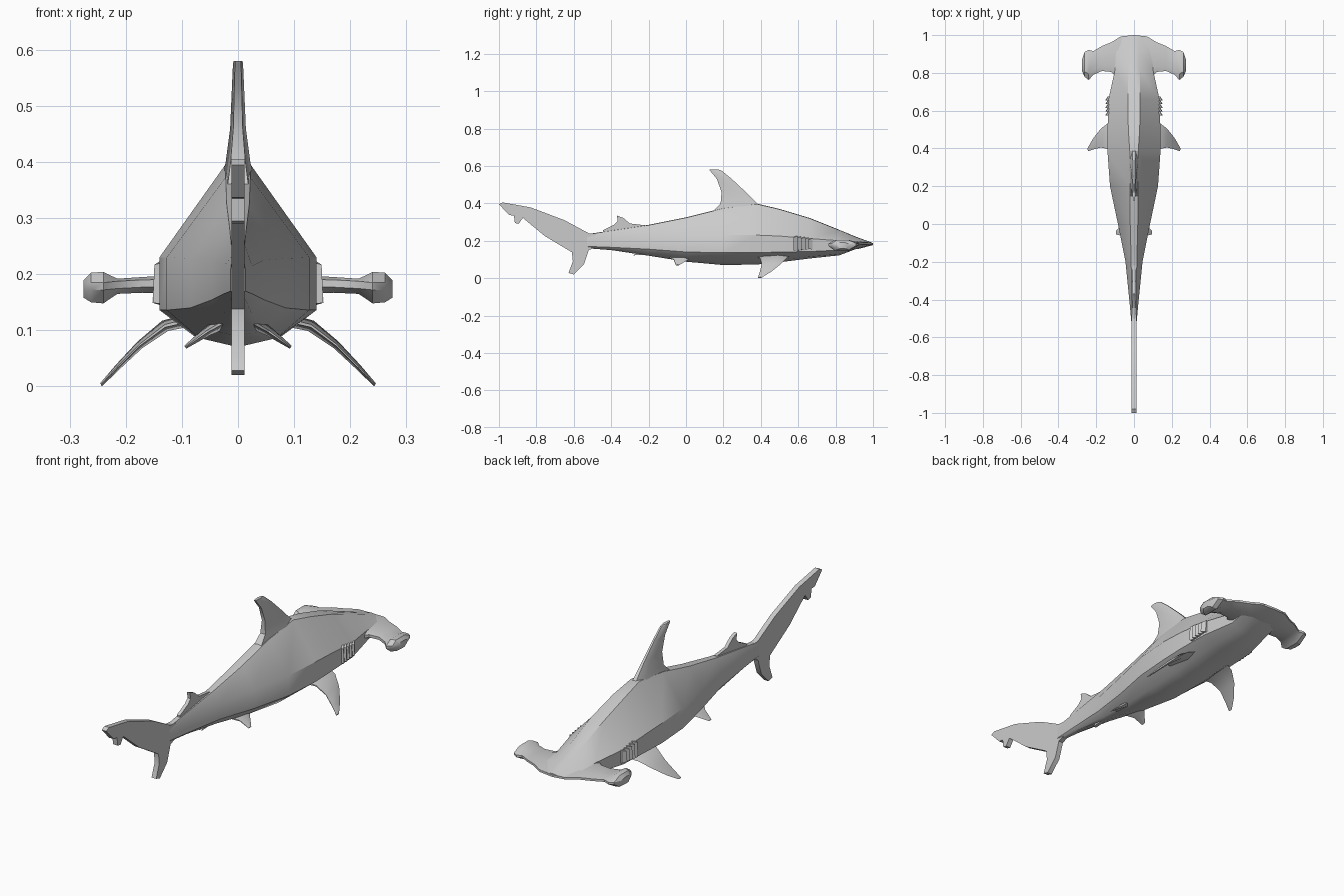
import bpy, bmesh, math

if "Cube" in bpy.data.objects:
    bpy.data.objects.remove(bpy.data.objects["Cube"])


def finish(name, bm, mirror=False, angle=30):
    bmesh.ops.recalc_face_normals(bm, faces=bm.faces[:])
    me = bpy.data.meshes.new(name)
    bm.to_mesh(me)
    bm.free()
    ob = bpy.data.objects.new(name, me)
    bpy.context.collection.objects.link(ob)
    bpy.ops.object.select_all(action='DESELECT')
    ob.select_set(True)
    bpy.context.view_layer.objects.active = ob
    bpy.ops.object.shade_smooth_by_angle(angle=math.radians(angle))
    if mirror:
        ob.modifiers.new("Mirror", 'MIRROR').use_clip = True
    return ob


def loft(name, rings, mirror=False, angle=30, cap_start=True):
    bm = bmesh.new()
    vs = [[bm.verts.new(p) for p in r] for r in rings]
    n = len(rings[0])
    for a, b in zip(vs, vs[1:]):
        for i in range(n):
            j = (i + 1) % n
            bm.faces.new((a[i], a[j], b[j], b[i]))
    if cap_start:
        bm.faces.new(vs[0])
    bm.faces.new(vs[-1])
    return finish(name, bm, mirror, angle)


def slab(name, pts, half):
    """Flat fin: side outline (y, z) extruded across x."""
    bm = bmesh.new()
    f = bm.faces.new([bm.verts.new((-half, y, z)) for y, z in pts])
    r = bmesh.ops.extrude_face_region(bm, geom=[f])
    bmesh.ops.translate(bm, vec=(2 * half, 0, 0),
                        verts=[v for v in r["geom"] if isinstance(v, bmesh.types.BMVert)])
    return finish(name, bm)


# Body: y, half width, ridge half width, top, upper side, lower side, belly
body = [
    (0.995, .06, .02, .190, .188, .185, .182),
    (0.92, .10, .025, .217, .195, .175, .160),
    (0.82, .10, .03, .258, .200, .150, .122),
    (0.66, .135, .033, .322, .212, .142, .105),
    (0.50, .14, .03, .370, .225, .140, .085),
    (0.38, .14, .022, .398, .230, .136, .073),
    (0.20, .127, .022, .375, .230, .136, .070),
    (0.00, .085, .02, .325, .228, .140, .088),
    (-0.20, .045, .015, .285, .225, .155, .120),
    (-0.40, .025, .012, .255, .215, .165, .150),
    (-0.53, .013, .010, .235, .210, .170, .160),
]
rings = []
for y, w, wt, zt, zm, zl, zb in body:
    half = [(wt, zt - .002), (w, zm), (w, zl), (w * .55, zb + (zl - zb) * .25)]
    sec = [(0, zt)] + half + [(0, zb)] + [(-x, z) for x, z in reversed(half)]
    rings.append([(x, y, z) for x, z in sec])
loft("body", rings, angle=35)

# Hammer head: x, front y, back y, top z, bottom z
head = [
    (0, 1.0, .72, .200, .155), (.07, .993, .75, .200, .160),
    (.12, .962, .805, .198, .165), (.17, .942, .81, .195, .167),
    (.215, .915, .79, .192, .165), (.24, .922, .762, .204, .148),
    (.262, .91, .78, .203, .150), (.275, .87, .81, .190, .158),
]
rings = []
for x, yf, yb, zt, zb in head:
    c, m = yf - yb, (zt + zb) / 2 + .004
    rings.append([(x, yf, m + .005), (x, yf - .3 * c, zt), (x, yb + .2 * c, zt),
                  (x, yb, m + .005), (x, yb, m - .008), (x, yb + .2 * c, zb),
                  (x, yf - .3 * c, zb), (x, yf, m - .005)])
loft("hammer_head", rings, mirror=True, cap_start=False)

# Gill slats, each a wedge opening backwards
for i in range(5):
    y = .575 + i * .02
    lo, hi = .145 + i * .002, .225 - i * .003
    loft(f"gill_{i + 1}", [
        [(.12, y + .02, lo), (.139, y + .02, lo), (.137, y + .02, hi), (.12, y + .02, hi)],
        [(.12, y, lo), (.152, y, lo + .004), (.149, y, hi - .008), (.12, y, hi)],
    ], mirror=True)


def side_fin(name, stations, thick):
    """Paired fin: stations of x, front y, back y, z, thickness factor."""
    rings = []
    for x, yf, yb, z, t in stations:
        h, m = thick * t, yf - .35 * (yf - yb)
        rings.append([(x, yf, z), (x + h * .6, m, z + h), (x, yb, z + h * .3),
                      (x, yb, z - h * .3), (x - h * .6, m, z - h)])
    loft(name, rings, mirror=True)


side_fin("pectoral_fin", [(.08, .56, .37, .120, 1.2), (.13, .54, .395, .108, 1),
                          (.175, .505, .405, .074, .7), (.215, .455, .395, .034, .5),
                          (.244, .405, .385, .003, .3)], .009)
side_fin("pelvic_fin", [(.02, .06, -.10, .118, 1.2), (.055, .01, -.065, .098, .8),
                        (.094, -.035, -.055, .070, .3)], .009)

# Dorsal fin: z, front y, back y, half thickness
dorsal = [(.34, .47, .13, .035), (.40, .38, .185, .022), (.46, .32, .19, .014),
          (.53, .245, .165, .011), (.575, .19, .128, .009), (.58, .175, .125, .008)]
rings = []
for z, yf, yb, h in dorsal:
    m = yf - .3 * (yf - yb)
    rings.append([(h * .4, yf, z), (h, m, z), (h * .6, yb, z),
                  (-h * .6, yb, z), (-h, m, z), (-h * .4, yf, z)])
loft("dorsal_fin", rings)

# Rear fins and tail
slab("second_dorsal_fin", [(-.22, .26), (-.22, .283), (-.30, .292), (-.335, .322), (-.37, .335),
                           (-.365, .305), (-.385, .285), (-.445, .255), (-.445, .23)], .008)
slab("anal_fin", [(-.14, .15), (-.17, .128), (-.28, .122), (-.27, .132), (-.40, .15), (-.40, .18)], .008)
slab("tail_fin", [(-.48, .238), (-.52, .240), (-.65, .310), (-.83, .378), (-.98, .405), (-1, .395),
                  (-.945, .337), (-.92, .335), (-.915, .295), (-.895, .29), (-.872, .322),
                  (-.755, .225), (-.61, .138), (-.605, .09), (-.628, .028), (-.60, .02),
                  (-.545, .075), (-.52, .15), (-.48, .165)], .012)
